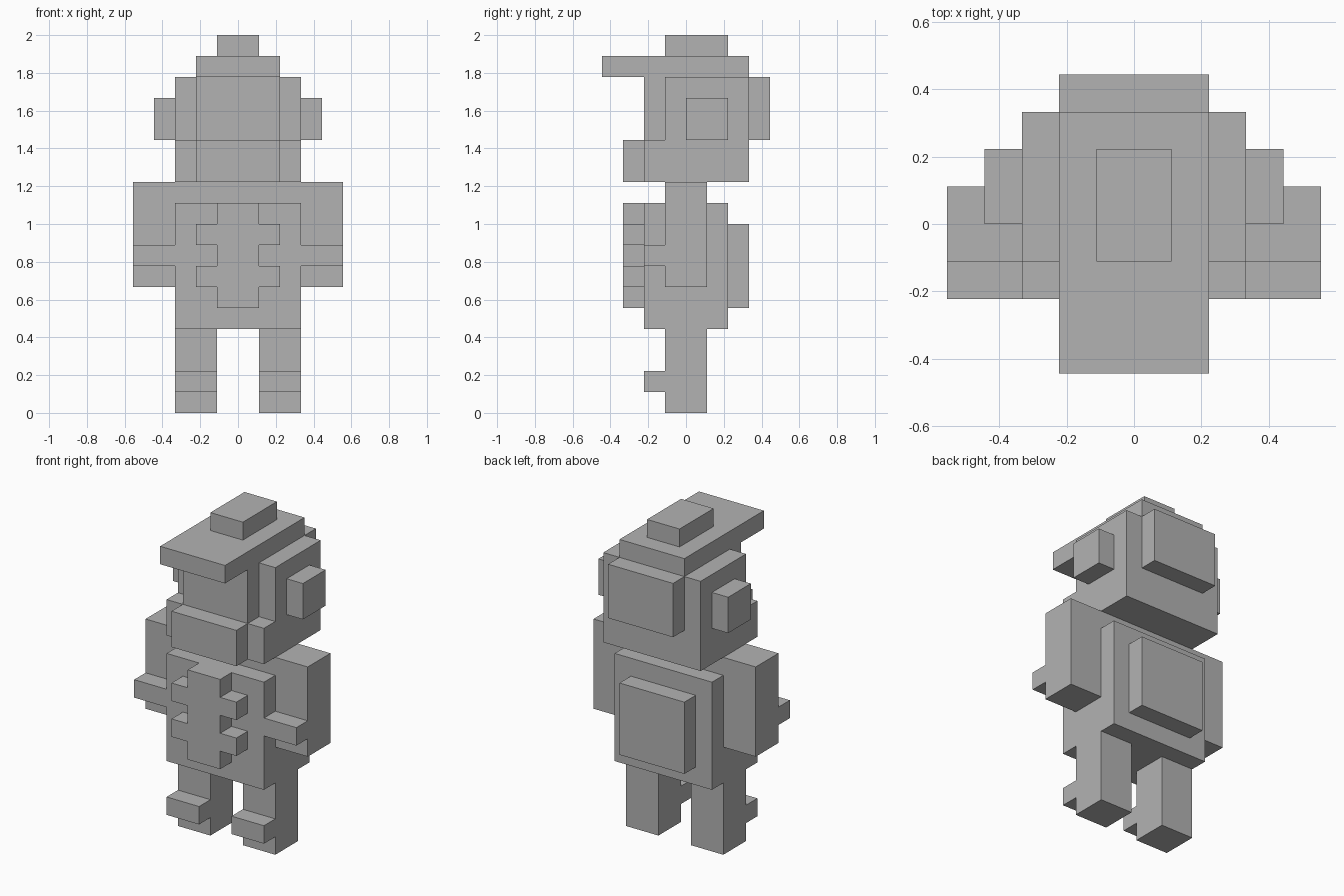
import bpy

cube = bpy.data.objects.get("Cube")
if cube:
    bpy.data.objects.remove(cube, do_unlink=True)

UNIT = 1 / 9  # size of one block

grey = bpy.data.materials.new("plain_grey")
grey.use_nodes = True
colour = (0.45, 0.45, 0.45, 1)
grey.diffuse_color = colour
grey.node_tree.nodes["Principled BSDF"].inputs["Base Color"].default_value = colour


def box(name, x, y, z):
    """Box spanning the given (low, high) ranges, counted in blocks."""
    spans = (x, y, z)
    centre = [(lo + hi) / 2 * UNIT for lo, hi in spans]
    size = [(hi - lo) * UNIT for lo, hi in spans]
    bpy.ops.mesh.primitive_cube_add(size=1)
    ob = bpy.context.object
    ob.name = name
    for v in ob.data.vertices:
        v.co = [c + p * s for c, p, s in zip(centre, v.co, size)]
    ob.data.materials.append(grey)


def pair(name, x, y, z):
    """The same box on the left (+x) and the right (-x)."""
    box("left_" + name, x, y, z)
    box("right_" + name, (-x[1], -x[0]), y, z)


# Legs with toes
pair("leg", (1, 3), (-1, 1), (0, 4))
pair("toe", (1, 3), (-2, -1), (1, 2))

# Torso, shoulders and backpack
box("torso", (-3, 3), (-2, 2), (4, 10))
box("shoulders", (-5, 5), (-1, 1), (10, 11))
box("backpack", (-2, 2), (2, 3), (5, 9))

# Chest plate with two rows of side tabs
box("chest_plate", (-1, 1), (-3, -2), (5, 10))
for row, z in (("lower", 6), ("upper", 8)):
    pair(row + "_chest_tab", (1, 2), (-3, -2), (z, z + 1))

# Arms and hands
pair("arm", (3, 5), (-1, 1), (6, 10))
pair("hand", (3, 5), (-2, -1), (7, 8))

# Head: central face, stepped sides, jaw, ears and back panel
box("face", (-2, 2), (-2, 3), (11, 16))
box("jaw", (-2, 2), (-3, -2), (11, 13))
pair("cheek", (2, 3), (-2, 3), (11, 13))
pair("head_side", (2, 3), (-1, 3), (13, 16))
pair("ear", (3, 4), (0, 2), (13, 15))
box("head_back_panel", (-2, 2), (3, 4), (13, 16))

# Cap
box("cap_brim", (-2, 2), (-4, 3), (16, 17))
box("cap_crown", (-1, 1), (-1, 2), (17, 18))
